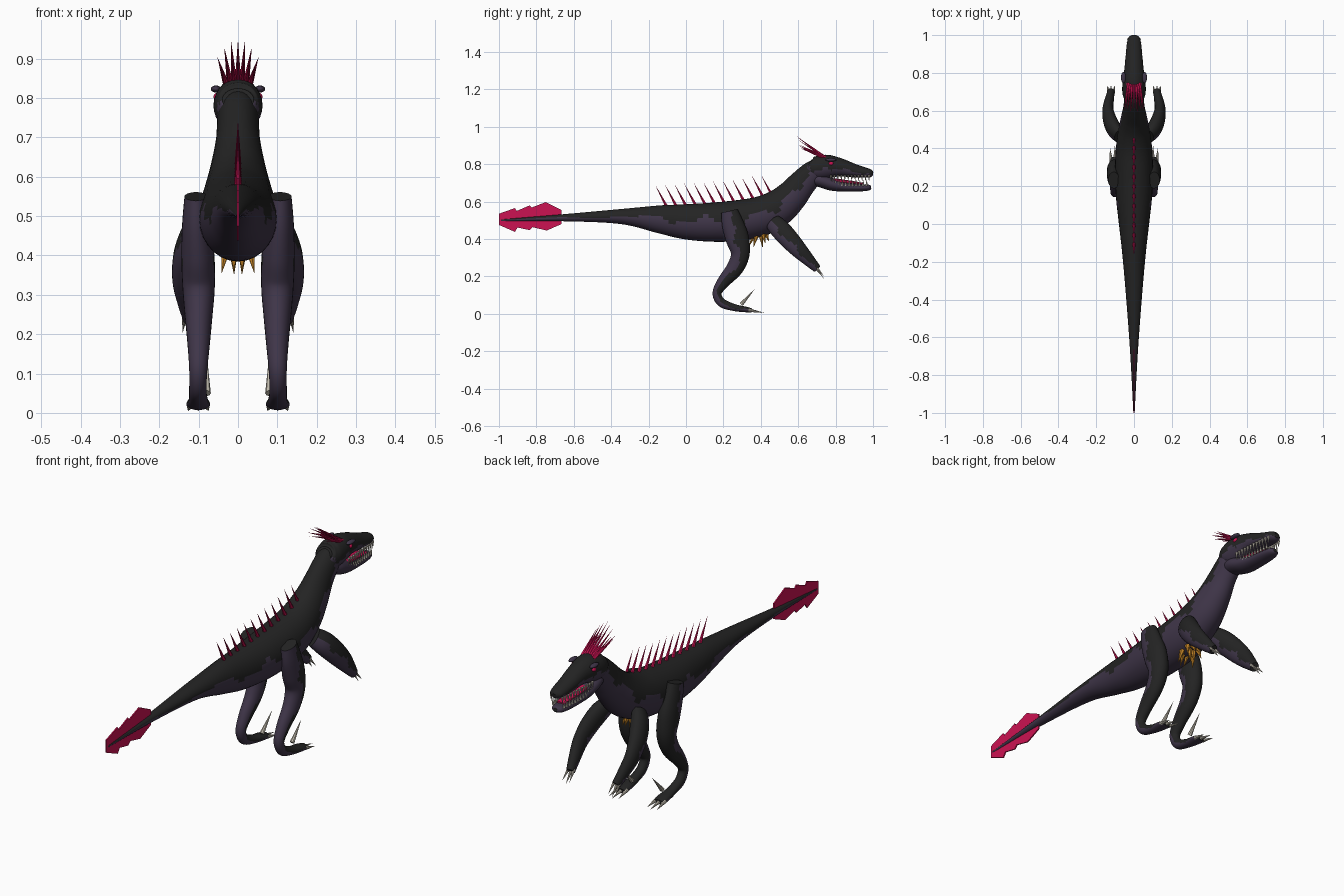
import bpy, bmesh, math
from mathutils import Vector

if "Cube" in bpy.data.objects:
    bpy.data.objects.remove(bpy.data.objects["Cube"])

def material(name, rgb):
    m = bpy.data.materials.new(name)
    m.diffuse_color = (*rgb, 1)
    m.use_nodes = True
    m.node_tree.nodes["Principled BSDF"].inputs["Base Color"].default_value = m.diffuse_color
    return m

BLACK = material("charcoal hide", (0.017, 0.017, 0.017))
PURPLE = material("dusky purple hide", (0.05, 0.036, 0.066))
RED = material("crimson", (0.60, 0.006, 0.085))
BONE = material("bone", (0.56, 0.52, 0.44))
AMBER = material("amber", (0.55, 0.23, 0.02))

def finish(name, bm, *mats):
    bmesh.ops.recalc_face_normals(bm, faces=bm.faces)
    me = bpy.data.meshes.new(name)
    bm.to_mesh(me)
    bm.free()
    for m in mats:
        me.materials.append(m)
    ob = bpy.data.objects.new(name, me)
    bpy.context.collection.objects.link(ob)
    return ob

def spline(rows, steps):
    """Smooth curve through rows of (x, y, z, half width, half height)."""
    out, n = [], len(rows)
    for i in range(n - 1):
        p = [rows[max(i - 1, 0)], rows[i], rows[i + 1], rows[min(i + 2, n - 1)]]
        for s in range(steps):
            t = s / steps
            out.append([0.5 * (2 * b + (c - a) * t + (2 * a - 5 * b + 4 * c - d) * t * t
                        + (3 * b - a - 3 * c + d) * t ** 3) for a, b, c, d in zip(*p)])
    return out + [list(rows[-1])]

def tube(name, rows, edge, mats=(BLACK, PURPLE), seg=28, steps=8):
    """Elliptical tube; the hide is dark where the section rises above edge(t)."""
    rows = spline(rows, steps)
    pts = [Vector(r[:3]) for r in rows]
    bm, rings, last = bmesh.new(), [], len(rows) - 1
    for i, r in enumerate(rows):
        t = (pts[min(i + 1, last)] - pts[max(i - 1, 0)]).normalized()
        side = Vector((1, 0, 0))
        side = (side - t * side.dot(t)).normalized()
        up = side.cross(t)
        rings.append([bm.verts.new(pts[i] + side * max(r[3], .001) * math.cos(a)
                      + up * max(r[4], .001) * math.sin(a))
                      for a in (2 * math.pi * k / seg for k in range(seg))])
    for i in range(last):
        for k in range(seg):
            j = (k + 1) % seg
            f = bm.faces.new((rings[i][k], rings[i][j], rings[i + 1][j], rings[i + 1][k]))
            f.smooth = True
            f.material_index = int(math.sin(2 * math.pi * (k + .5) / seg) < edge(i / last))
    bm.faces.new(rings[0])
    bm.faces.new(rings[-1])
    return finish(name, bm, *mats)

def spikes(name, items, mat, sides=6):
    """Group of pointed cones given as (base, tip, radius)."""
    bm = bmesh.new()
    for base, tip, r in items:
        base, tip = Vector(base), Vector(tip)
        q = (tip - base).to_track_quat('Z', 'Y')
        ring = [bm.verts.new(base + q @ Vector((r * math.cos(a), r * math.sin(a), 0)))
                for a in (2 * math.pi * k / sides for k in range(sides))]
        top = bm.verts.new(tip)
        bm.faces.new(ring)
        for k in range(sides):
            bm.faces.new((ring[k], ring[(k + 1) % sides], top))
    return finish(name, bm, mat)

def ball(name, loc, scale, mat):
    bm = bmesh.new()
    bmesh.ops.create_uvsphere(bm, u_segments=16, v_segments=10, radius=1)
    for v in bm.verts:
        v.co = Vector(loc) + Vector([c * s for c, s in zip(v.co, scale)])
    for f in bm.faces:
        f.smooth = True
    finish(name, bm, mat)

def wave(base, amp, freq):
    return lambda t: base + amp * math.sin(freq * t) + amp * .5 * math.sin(freq * 2.3 * t + 1)

# Tail, torso and neck
body = [(-.99, .50, .004, .005), (-.67, .513, .021, .018), (-.35, .52, .045, .040),
        (-.14, .505, .064, .075), (0, .492, .080, .094), (.15, .490, .096, .105),
        (.29, .500, .100, .109), (.40, .522, .096, .106), (.49, .565, .084, .098),
        (.56, .625, .069, .086), (.62, .695, .056, .074), (.68, .755, .052, .064),
        (.72, .775, .045, .050)]
tube("body", [(0, *r) for r in body], wave(.05, .2, 36), steps=10)

# Skull, lower jaw and mouth lining
skull = [(.652, .795, .040, .035), (.665, .788, .053, .054), (.70, .780, .062, .066),
         (.76, .786, .060, .064), (.82, .783, .051, .050), (.90, .765, .043, .036),
         (.96, .754, .037, .027), (.988, .750, .029, .021), (1.0, .748, .012, .010)]
tube("skull", [(0, *r) for r in skull], wave(-.2, .15, 25))
jaw = [(.67, .725, .040, .035), (.72, .712, .052, .036), (.78, .692, .050, .034),
       (.85, .679, .043, .026), (.93, .674, .037, .020), (.975, .675, .028, .016),
       (.99, .676, .010, .008)]
tube("lower_jaw", [(0, *r) for r in jaw], lambda t: 2)
lining = [(.72, .715, .03, .014), (.82, .709, .034, .012), (.95, .695, .022, .005)]
tube("mouth_lining", [(0, *r) for r in lining], lambda t: -2, (RED,), seg=12, steps=4)

# Teeth along both jaws
teeth = []
for s in (-1, 1):
    for i in range(12):
        y = .775 + .0185 * i
        w = .046 - .016 * (i / 11) ** 1.5
        teeth.append(((s * w, y, .742), (s * w, y, .706), .0068))
        if i < 11:
            teeth.append(((s * w * .9, y + .005, .684), (s * w * .95, y + .007, .720), .0065))
spikes("teeth", teeth, BONE)

# Eyes and brow knobs
for s, side in ((-1, "left"), (1, "right")):
    ball(side + "_eye", (s * .054, .775, .803), (.008, .013, .010), RED)
    ball(side + "_brow", (s * .056, .775, .823), (.013, .030, .009), PURPLE)

# Head crest fan, two layers
crest = []
for i in range(-3, 4):
    a = abs(i)
    crest.append(((i * .010, .745, .836), (i * .0175, .59 + .004 * a, .95 - .005 * a * a), .0085))
    crest.append(((i * .010, .735, .834), (i * .015, .605, .90 - .004 * a), .007))
spikes("head_crest", crest, RED)

# Row of back spines, leaning to the tail
def back_height(y):
    for a, b in zip(body, body[1:]):
        if a[0] <= y <= b[0]:
            t = (y - a[0]) / (b[0] - a[0])
            return (1 - t) * (a[1] + a[3]) + t * (b[1] + b[3])
spines = []
for i in range(12):
    y = -.10 + .0515 * i
    z = min(back_height(y), .635)
    spines.append(((0, y, z - .015), (0, y - .065, z + .108), .0095))
spikes("back_spines", spines, RED)

# Serrated tail fin
outline = [(-1, .535), (-.915, .565), (-.905, .55), (-.835, .58), (-.825, .568), (-.75, .597),
           (-.665, .555), (-.665, .48), (-.745, .445), (-.82, .463), (-.835, .447),
           (-.90, .461), (-.915, .438), (-1, .475)]
bm = bmesh.new()
face = bm.faces.new([bm.verts.new((-.003, y, z)) for y, z in outline])
ext = bmesh.ops.extrude_face_region(bm, geom=[face])["geom"]
bmesh.ops.translate(bm, vec=(.006, 0, 0), verts=[v for v in ext if isinstance(v, bmesh.types.BMVert)])
finish("tail_fin", bm, RED)

# Limbs with claws
leg = [(.107, .232, .550, .029, .045), (.106, .250, .480, .036, .058), (.102, .275, .400, .042, .062),
       (.100, .290, .320, .041, .050), (.100, .262, .245, .035, .045), (.100, .200, .170, .028, .034),
       (.101, .166, .110, .023, .024), (.102, .190, .060, .022, .024), (.101, .255, .034, .024, .019),
       (.101, .320, .023, .030, .015), (.101, .352, .018, .026, .011)]
arm = [(.078, .465, .490, .030, .045), (.105, .500, .455, .038, .053), (.128, .550, .400, .036, .052),
       (.138, .605, .340, .029, .044), (.130, .660, .283, .024, .032), (.121, .702, .240, .019, .022)]
for s, side in ((-1, "left"), (1, "right")):
    tube(side + "_leg", [(s * r[0], *r[1:]) for r in leg], wave(-.05, .22, 22))
    tube(side + "_arm", [(s * r[0], *r[1:]) for r in arm], wave(-.15, .2, 16))
    foot = [((s * (.101 + d), .335, .020), (s * (.101 + d * 1.3), .42 - abs(d) * .8, .005), .010)
            for d in (-.020, 0, .020)]
    foot.append(((s * .080, .295, .050), (s * .078, .370, .135), .011))
    spikes(side + "_foot_claws", foot, BONE, 8)
    hand = [((s * (.121 + d), .695, .245 + abs(d) * .4), (s * (.122 + d * 1.5), .738, .188 + abs(d)), .008)
            for d in (-.013, 0, .013)]
    spikes(side + "_hand_claws", hand, BONE, 8)

# Amber spikes under the chest
chest = []
for s in (-1, 1):
    for x, y, tx, ty, tz in ((.012, .37, .010, .335, .358), (.028, .38, .042, .36, .353),
                             (.012, .40, .010, .41, .350), (.028, .41, .040, .425, .375),
                             (.012, .425, .012, .445, .385)):
        chest.append(((s * x, y, .432), (s * tx, ty, tz), .016))
spikes("chest_spikes", chest, AMBER)
